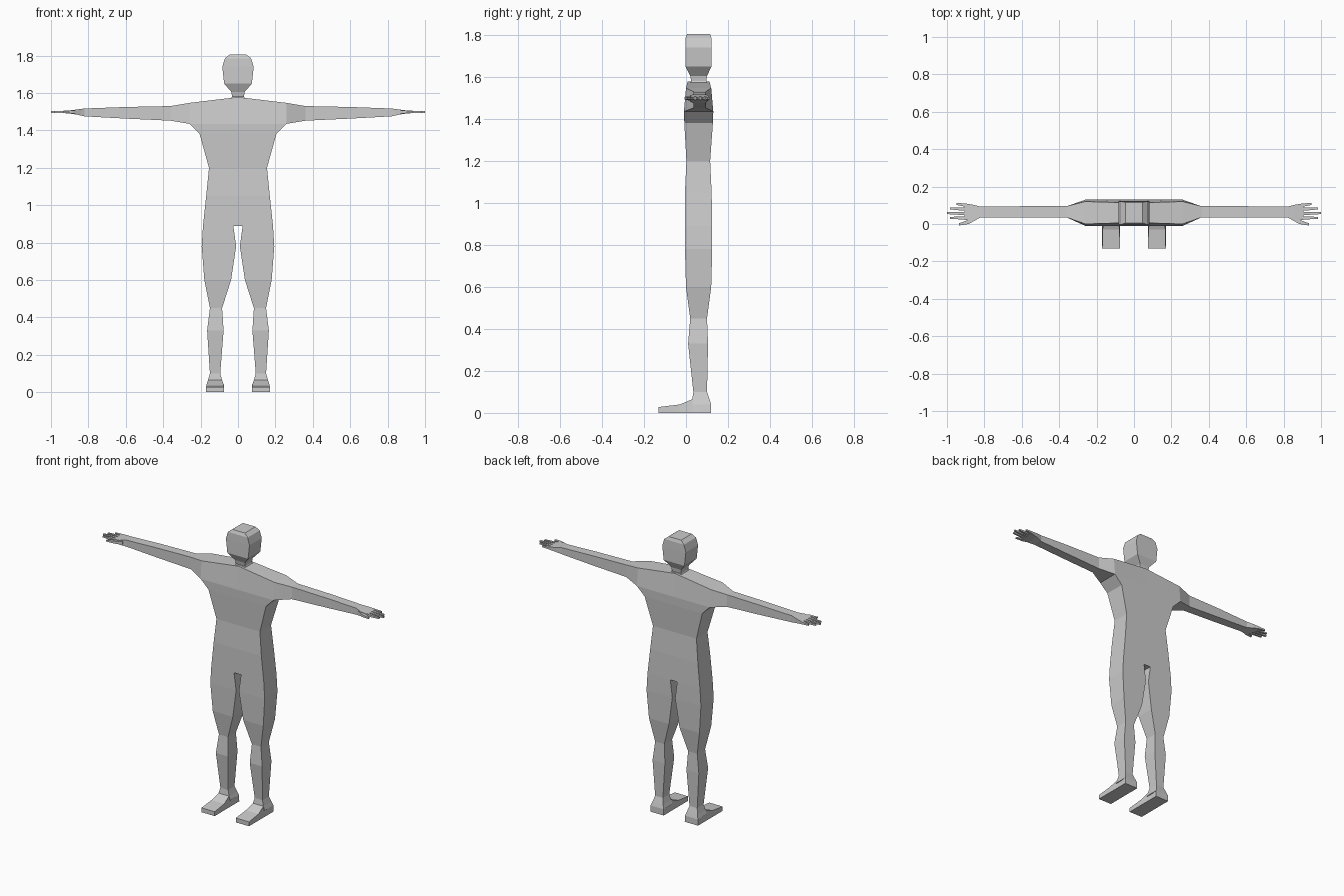
import bpy, bmesh

skin = bpy.data.materials.new("light grey")
skin.diffuse_color = (0.6, 0.6, 0.6, 1)


def loft(bm, rings, start=True, end=True):
    """Skin four-point rings, optionally capping either end."""
    vs = [[bm.verts.new(p) for p in r] for r in rings]
    for a, b in zip(vs, vs[1:]):
        for i in range(4):
            j = (i + 1) % 4
            bm.faces.new((a[i], a[j], b[j], b[i]))
    if start:
        bm.faces.new(vs[0][::-1])
    if end:
        bm.faces.new(vs[-1])


def level(z, x0, x1, y0, y1):
    return [(x0, y0, z), (x1, y0, z), (x1, y1, z), (x0, y1, z)]


def slice_x(x, z0, z1, y0, y1, inset=0.0):
    return [(x, y0, z0), (x, y1, z0), (x, y1 - inset, z1), (x, y0 + inset, z1)]


def slice_y(y, x0, x1, z, inset):
    return [(x0, y, 0), (x1, y, 0), (x1 - inset, y, z), (x0 + inset, y, z)]


def finish(name, bm, mirror=True):
    bmesh.ops.remove_doubles(bm, verts=bm.verts, dist=0.0005)
    bmesh.ops.recalc_face_normals(bm, faces=bm.faces)
    me = bpy.data.meshes.new(name)
    bm.to_mesh(me)
    bm.free()
    me.materials.append(skin)
    ob = bpy.data.objects.new(name, me)
    bpy.context.collection.objects.link(ob)
    if mirror:
        m = ob.modifiers.new("mirror", 'MIRROR')
        m.use_clip = True
        m.merge_threshold = 0.0005
    return ob


# Half body: leg, torso, shoulder and arm
bm = bmesh.new()
loft(bm, [level(*r) for r in [
    (0.04, 0.076, 0.169, 0.03, 0.12),
    (0.065, 0.085, 0.16, 0.03, 0.112),
    (0.10, 0.095, 0.15, 0.035, 0.10),
    (0.33, 0.077, 0.165, 0.01, 0.105),
    (0.45, 0.085, 0.15, 0.02, 0.10),
    (0.60, 0.037, 0.18, 0.0, 0.12),
    (0.78, 0.01, 0.194, -0.005, 0.125),
    (0.89, 0.025, 0.187, -0.005, 0.125),
    (0.89, 0.0, 0.187, -0.005, 0.125),
    (1.05, 0.0, 0.17, -0.005, 0.122),
    (1.20, 0.0, 0.155, 0.002, 0.115),
    (1.38, 0.0, 0.205, -0.008, 0.128),
    (1.435, 0.0, 0.26, -0.01, 0.13)]], end=False)
loft(bm, [slice_x(*r) for r in [
    (0.0, 1.435, 1.578, -0.01, 0.13, 0.018),
    (0.26, 1.435, 1.547, -0.01, 0.13, 0.01),
    (0.36, 1.452, 1.53, 0.035, 0.095),
    (0.60, 1.463, 1.525, 0.035, 0.095),
    (0.82, 1.475, 1.517, 0.035, 0.093)]], start=False, end=False)
bmesh.ops.remove_doubles(bm, verts=bm.verts, dist=0.0005)
# Open the centre seam and the join between chest and shoulder
hidden = [f for f in bm.faces
          if all(v.co.x < 0.001 for v in f.verts)
          or all(abs(v.co.z - 1.435) < 0.001 for v in f.verts)]
bmesh.ops.delete(bm, geom=hidden, context='FACES')
finish("body", bm)

# Hands: palm, fingers and thumb
bm = bmesh.new()
loft(bm, [slice_x(*r) for r in [
    (0.82, 1.475, 1.517, 0.035, 0.093),
    (0.86, 1.484, 1.512, 0.018, 0.103),
    (0.905, 1.491, 1.506, 0.022, 0.11)]], start=False)
for x, y_root, y_tip in [(0.95, 0.101, 0.107), (0.985, 0.079, 0.083),
                         (1.0, 0.056, 0.058), (0.985, 0.032, 0.033)]:
    loft(bm, [slice_x(0.9, 1.491, 1.506, y_root - 0.009, y_root + 0.009),
              slice_x(x, 1.494, 1.503, y_tip - 0.005, y_tip + 0.005)])
loft(bm, [slice_x(0.84, 1.486, 1.508, 0.024, 0.045),
          slice_x(0.885, 1.491, 1.506, 0.0, 0.022),
          slice_x(0.935, 1.494, 1.503, -0.008, 0.004)])
finish("hands", bm)

# Feet
bm = bmesh.new()
loft(bm, [slice_y(*r) for r in [
    (-0.13, 0.075, 0.17, 0.028, 0.0),
    (-0.03, 0.075, 0.17, 0.04, 0.002),
    (0.03, 0.075, 0.17, 0.065, 0.01),
    (0.06, 0.075, 0.17, 0.065, 0.01),
    (0.12, 0.075, 0.17, 0.04, 0.001)]])
finish("feet", bm)

# Neck and head
bm = bmesh.new()
loft(bm, [level(z, -w, w, y0, y1) for z, w, y0, y1 in [
    (1.565, 0.04, 0.015, 0.105),
    (1.58, 0.032, 0.025, 0.097),
    (1.605, 0.035, 0.02, 0.10),
    (1.65, 0.074, -0.003, 0.122),
    (1.74, 0.084, -0.003, 0.122),
    (1.785, 0.07, -0.002, 0.121),
    (1.805, 0.045, 0.006, 0.114)]])
finish("head", bm, mirror=False)
